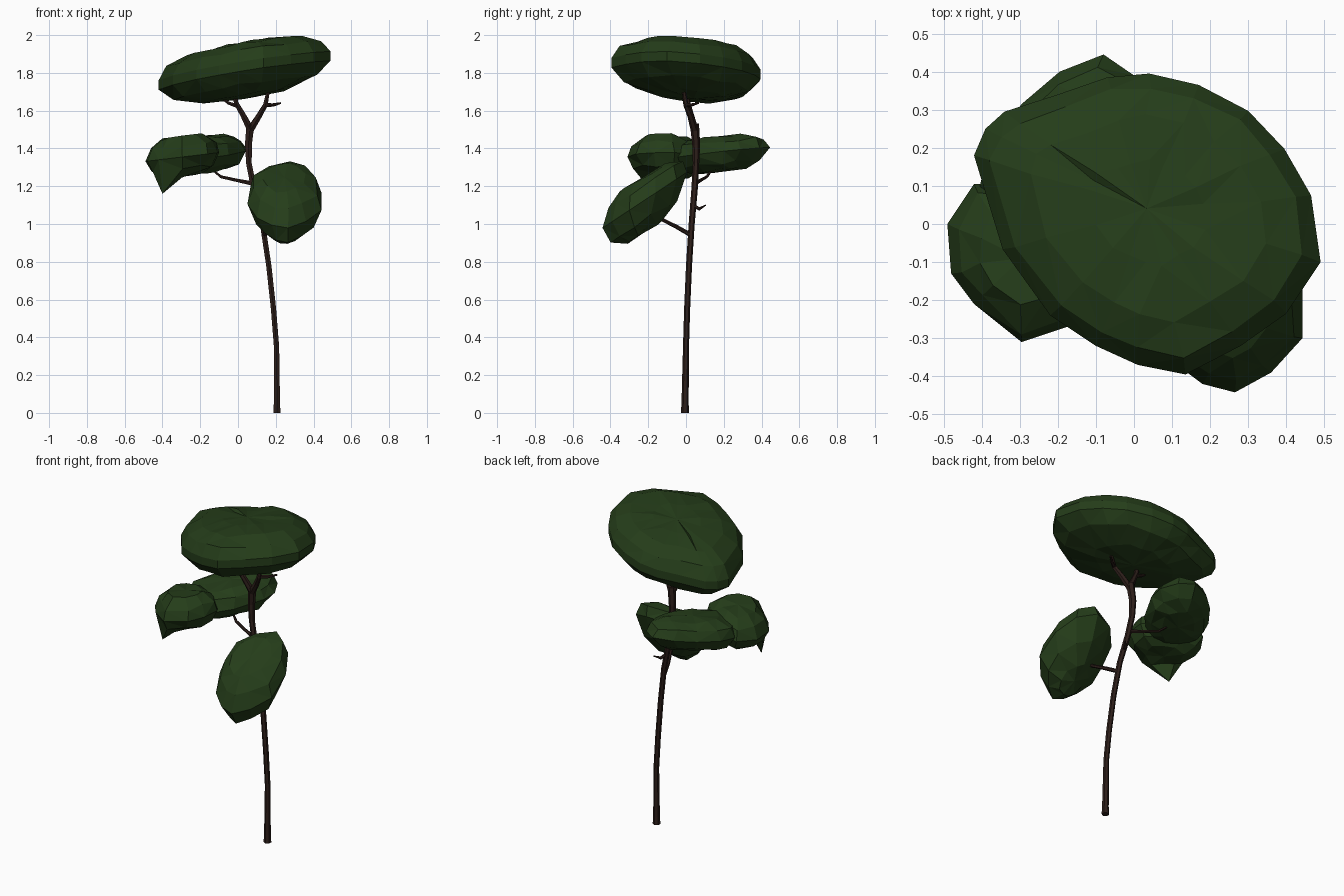
import bpy, bmesh, random
from mathutils import Vector

if "Cube" in bpy.data.objects:
    bpy.data.objects.remove(bpy.data.objects["Cube"])

random.seed(4)


def material(name, color):
    m = bpy.data.materials.new(name)
    m.diffuse_color = (*color, 1)
    m.use_nodes = True
    m.node_tree.nodes["Principled BSDF"].inputs["Base Color"].default_value = m.diffuse_color
    return m


LEAF = material("leaf_green", (0.018, 0.046, 0.010))
BARK = material("dark_bark", (0.026, 0.013, 0.010))


def finish(name, bm, mat):
    bmesh.ops.recalc_face_normals(bm, faces=bm.faces)
    me = bpy.data.meshes.new(name)
    bm.to_mesh(me)
    bm.free()
    me.materials.append(mat)
    ob = bpy.data.objects.new(name, me)
    bpy.context.collection.objects.link(ob)
    return ob


def bridge(bm, a, b):
    n = len(a)
    for i in range(n):
        bm.faces.new((a[i], a[(i + 1) % n], b[(i + 1) % n], b[i]))


def limb(name, points, sides=6):
    """Tapered low-poly tube; points are (x, y, z, radius)."""
    bm = bmesh.new()
    pos = [Vector(p[:3]) for p in points]
    rings = []
    for i, p in enumerate(pos):
        d = pos[min(i + 1, len(pos) - 1)] - pos[max(i - 1, 0)]
        q = Vector((0, 0, 1)).rotation_difference(d)
        ring = bmesh.ops.create_circle(bm, segments=sides, radius=points[i][3])["verts"]
        for v in ring:
            v.co = p + q @ v.co
        rings.append(ring)
    for a, b in zip(rings, rings[1:]):
        bridge(bm, a, b)
    bm.faces.new(rings[0])
    bm.faces.new(rings[-1])
    return finish(name, bm, BARK)


def foliage(name, outline, z, slope, layers, low, high, jitter=0.010, spike=None):
    """Faceted clump: a plan outline repeated in scaled layers on a tilted plane."""
    bm = bmesh.new()
    c = sum((Vector(p) for p in outline), Vector((0, 0))) / len(outline)

    def vert(xy, dz, amount):
        j = [random.uniform(-amount, amount) for _ in range(3)]
        h = z + slope[0] * (xy.x - c.x) + slope[1] * (xy.y - c.y) + dz
        return bm.verts.new((xy.x + j[0], xy.y + j[1], h + j[2]))

    rings = [[vert(c + (Vector(p) - c) * s, dz, 0 if s == 1 else jitter) for p in outline]
             for s, dz in layers]
    for a, b in zip(rings, rings[1:]):
        bridge(bm, a, b)
    for ring, dz in ((rings[0], low), (rings[-1], high)):
        tip = vert(c, dz, 0)
        for i in range(len(ring)):
            bm.faces.new((ring[i], ring[(i + 1) % len(ring)], tip))
    if spike:
        s = Vector(spike)
        min(rings[1], key=lambda v: (v.co.xy - s.xy).length).co = s
    bmesh.ops.triangulate(bm, faces=bm.faces[:])
    return finish(name, bm, LEAF)


# trunk and branches
limb("trunk", [(.206, -.005, 0, .022), (.206, -.005, .05, .019), (.204, 0, .35, .016),
               (.188, .006, .55, .016), (.163, .016, .78, .016), (.13, .03, 1.0, .016),
               (.085, .045, 1.18, .017), (.058, .053, 1.32, .017), (.055, .054, 1.42, .021),
               (.066, .045, 1.53, .024)])
limb("left_fork", [(.066, .045, 1.50, .021), (.025, .025, 1.58, .016),
                   (-.01, .01, 1.64, .014), (-.02, 0, 1.72, .010)])
limb("left_fork_twig", [(-.005, .01, 1.625, .012), (-.05, .01, 1.64, .009), (-.09, .0, 1.67, .006)])
limb("right_fork", [(.066, .045, 1.50, .021), (.11, .025, 1.57, .017),
                    (.145, .0, 1.63, .014), (.165, -.015, 1.73, .009)])
limb("right_fork_twig", [(.145, 0, 1.63, .011), (.185, .03, 1.63, .009), (.225, .065, 1.64, .005)])
limb("middle_branch", [(.075, .05, 1.215, .012), (.0, .075, 1.23, .009),
                       (-.09, .11, 1.25, .008), (-.14, .14, 1.29, .004)])
limb("stub_twig", [(.105, .035, 1.10, .010), (.125, .07, 1.08, .009), (.15, .105, 1.10, .003)])
limb("lower_branch", [(.14, .02, .945, .012), (.16, -.05, .985, .011), (.20, -.14, 1.03, .009)])

# main crown
foliage("top_crown",
        [(-.42, .18), (-.39, .25), (-.34, .295), (-.20, .34), (-.07, .385), (.04, .395), (.17, .365),
         (.30, .297), (.395, .197), (.465, .075), (.49, -.10), (.40, -.235), (.28, -.32), (.135, -.395),
         (.01, -.37), (-.10, -.32), (-.22, -.24), (-.345, -.066)],
        1.822, (.15, -.06),
        [(.48, -.145), (.84, -.10), (1, -.035), (1, .015), (.90, .078), (.68, .118), (.35, .132)],
        -.16, .135, jitter=.007)

# side clumps
foliage("left_front_clump",
        [(-.295, -.31), (-.42, -.21), (-.48, -.13), (-.49, 0), (-.42, .105), (-.30, .10),
         (-.17, .04), (-.10, -.06), (-.11, -.17), (-.16, -.265)],
        1.365, (.12, 0), [(.5, -.11), (.82, -.075), (1, -.01), (.88, .055), (.55, .093)],
        -.115, .10, spike=(-.40, -.17, 1.16))
foliage("left_back_clump",
        [(-.08, .445), (0, .39), (.05, .29), (.04, .20), (-.05, .03), (-.15, -.07),
         (-.25, -.12), (-.36, -.03), (-.405, .10), (-.38, .20), (-.295, .315), (-.195, .40)],
        1.375, (.04, .10), [(.5, -.09), (.82, -.06), (1, 0), (.88, .055), (.55, .085)],
        -.10, .09)
foliage("lower_right_clump",
        [(.265, -.442), (.18, -.42), (.10, -.36), (.05, -.25), (.065, -.12), (.15, -.03),
         (.27, .005), (.38, -.05), (.442, -.16), (.442, -.30), (.36, -.39)],
        1.135, (0, .66), [(.4, -.18), (.75, -.125), (1, -.015), (.88, .065), (.55, .108)],
        -.185, .112)
